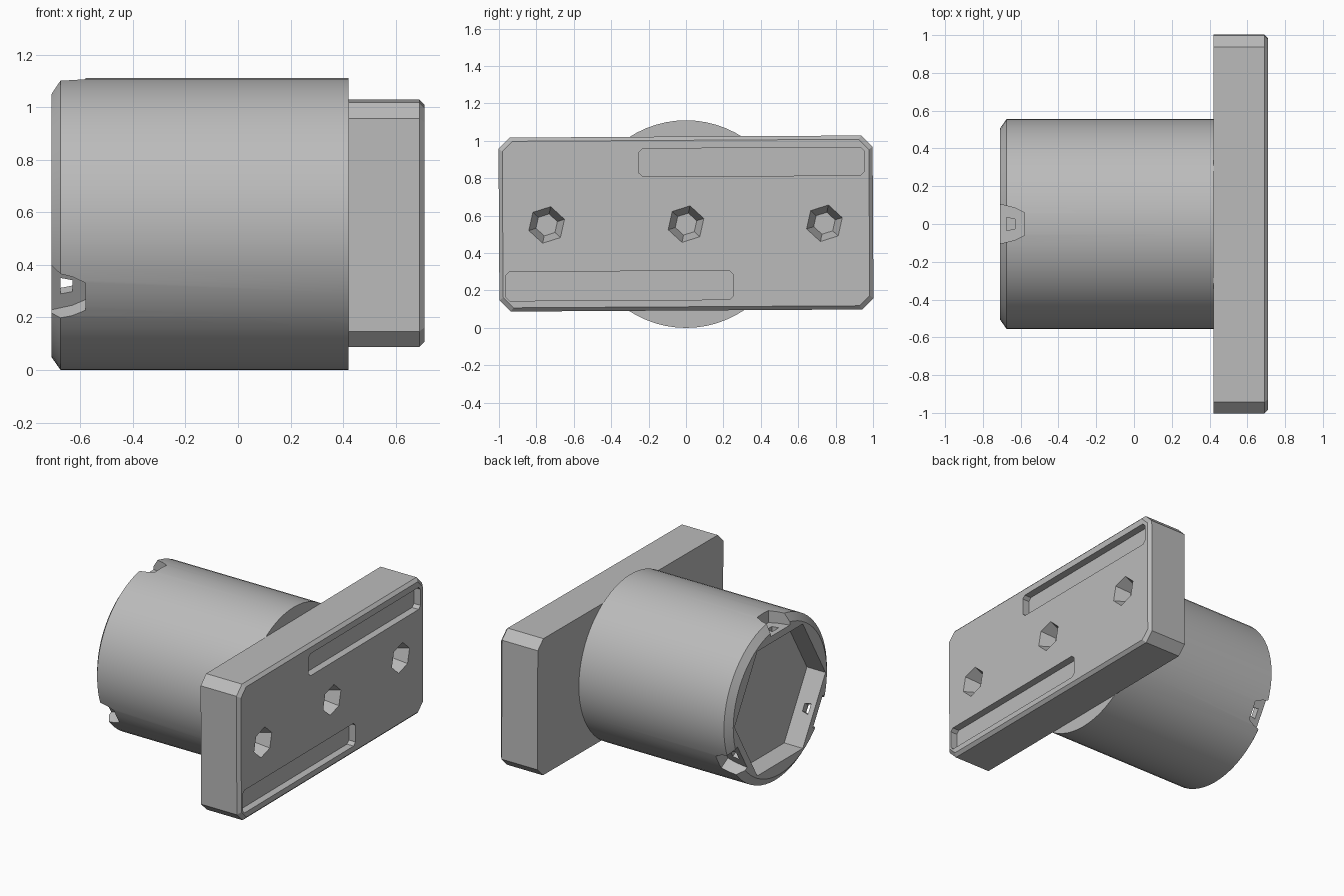
import bpy, bmesh, math
from mathutils import Matrix, Vector

if "Cube" in bpy.data.objects:
    bpy.data.objects.remove(bpy.data.objects["Cube"], do_unlink=True)

CZ = 0.555          # height of the barrel axis
LEFT, JOINT, RIGHT = -0.71, 0.42, 0.71

grey = bpy.data.materials.new("plain_grey")
grey.use_nodes = True
grey.diffuse_color = (0.5, 0.5, 0.5, 1)
grey.node_tree.nodes["Principled BSDF"].inputs["Base Color"].default_value = (0.5, 0.5, 0.5, 1)


def loft(name, rings):
    """Solid skinned through matching rings of points, capped at both ends."""
    bm = bmesh.new()
    loops = [[bm.verts.new(p) for p in ring] for ring in rings]
    n = len(loops[0])
    for a, b in zip(loops, loops[1:]):
        for i in range(n):
            j = (i + 1) % n
            bm.faces.new((a[i], a[j], b[j], b[i]))
    bm.faces.new(loops[0])
    bm.faces.new(loops[-1])
    bmesh.ops.recalc_face_normals(bm, faces=bm.faces)
    mesh = bpy.data.meshes.new(name)
    bm.to_mesh(mesh)
    bm.free()
    mesh.materials.append(grey)
    obj = bpy.data.objects.new(name, mesh)
    bpy.context.collection.objects.link(obj)
    return obj


def ring(x, r, sides, y=0, turn=0):
    """Regular polygon across the x axis."""
    angles = [turn + math.tau * i / sides for i in range(sides)]
    return [(x, y + r * math.cos(a), CZ + r * math.sin(a)) for a in angles]


def cut_box(x, y0, y1, z0, z1, c):
    """Rectangle across the x axis with its four corners cut off."""
    return [(x, y0 + c, z0), (x, y1 - c, z0), (x, y1, z0 + c), (x, y1, z1 - c),
            (x, y1 - c, z1), (x, y0 + c, z1), (x, y0, z1 - c), (x, y0, z0 + c)]


def carve(obj, cutters):
    for cutter in cutters:
        cutter.hide_render = True
        mod = obj.modifiers.new("cut", 'BOOLEAN')
        mod.operation = 'DIFFERENCE'
        mod.solver = 'EXACT'
        mod.object = cutter
        bpy.ops.object.select_all(action='DESELECT')
        bpy.context.view_layer.objects.active = obj
        obj.select_set(True)
        bpy.ops.object.modifier_apply(modifier=mod.name)
        bpy.data.objects.remove(cutter, do_unlink=True)


# Barrel with a chamfered open end
barrel = loft("barrel", [ring(LEFT, 0.505, 64), ring(LEFT + 0.035, 0.555, 64),
                         ring(JOINT, 0.555, 64)])

# Six-sided socket in the open end
cutters = [loft("socket_cutter", [ring(LEFT - 0.1, 0.49, 6), ring(LEFT + 0.14, 0.49, 6)])]

# Three rim notches, each with a small hole through to the socket
half = [(-0.76, 0.12), (-0.71, 0.105), (-0.63, 0.085), (-0.58, 0.06)]
outline = half + [(x, -t) for x, t in reversed(half)]
hole = [(-0.675, 0.035), (-0.63, 0.025), (-0.63, -0.025), (-0.675, -0.035)]
for k in range(3):
    spin = Matrix.Rotation(math.tau * k / 3, 3, 'X')

    def radial(points, height):
        return [spin @ Vector((x, t, height)) + Vector((0, 0, CZ)) for x, t in points]

    cutters.append(loft("notch_cutter", [radial(outline, 0.47), radial(outline, 0.62)]))
    cutters.append(loft("pin_hole_cutter", [radial(hole, 0.35), radial(hole, 0.5)]))
carve(barrel, cutters)

# Mounting plate with cut corners and a softened outer edge
plate = loft("mounting_plate", [
    cut_box(JOINT, -1, 1, 0.093, 1.023, 0.06),
    cut_box(RIGHT - 0.02, -1, 1, 0.093, 1.023, 0.06),
    cut_box(RIGHT, -0.98, 0.98, 0.113, 1.003, 0.055)])

# Two long shallow slots
slots = [(-0.25, 0.955, 0.81, 0.96), (-0.965, 0.25, 0.15, 0.305)]
cutters = [loft("slot_cutter", [cut_box(x, *s, 0.02) for x in (RIGHT - 0.05, RIGHT + 0.1)])
           for s in slots]

# Three tapered screw holes
for y in (-0.745, 0, 0.74):
    cutters.append(loft("screw_hole_cutter", [
        ring(RIGHT - 0.1, 0.06, 6, y, 0.3), ring(RIGHT, 0.1, 6, y, 0.3),
        ring(RIGHT + 0.05, 0.12, 6, y, 0.3)]))
carve(plate, cutters)

# The plate leans very slightly around the barrel axis
pivot = Matrix.Translation((0, 0, CZ))
plate.data.transform(pivot @ Matrix.Rotation(0.006, 4, 'X') @ pivot.inverted())

# Smooth barrel, crisp edges
bpy.ops.object.select_all(action='DESELECT')
barrel.select_set(True)
bpy.context.view_layer.objects.active = barrel
bpy.ops.object.shade_smooth_by_angle(angle=math.radians(25))
